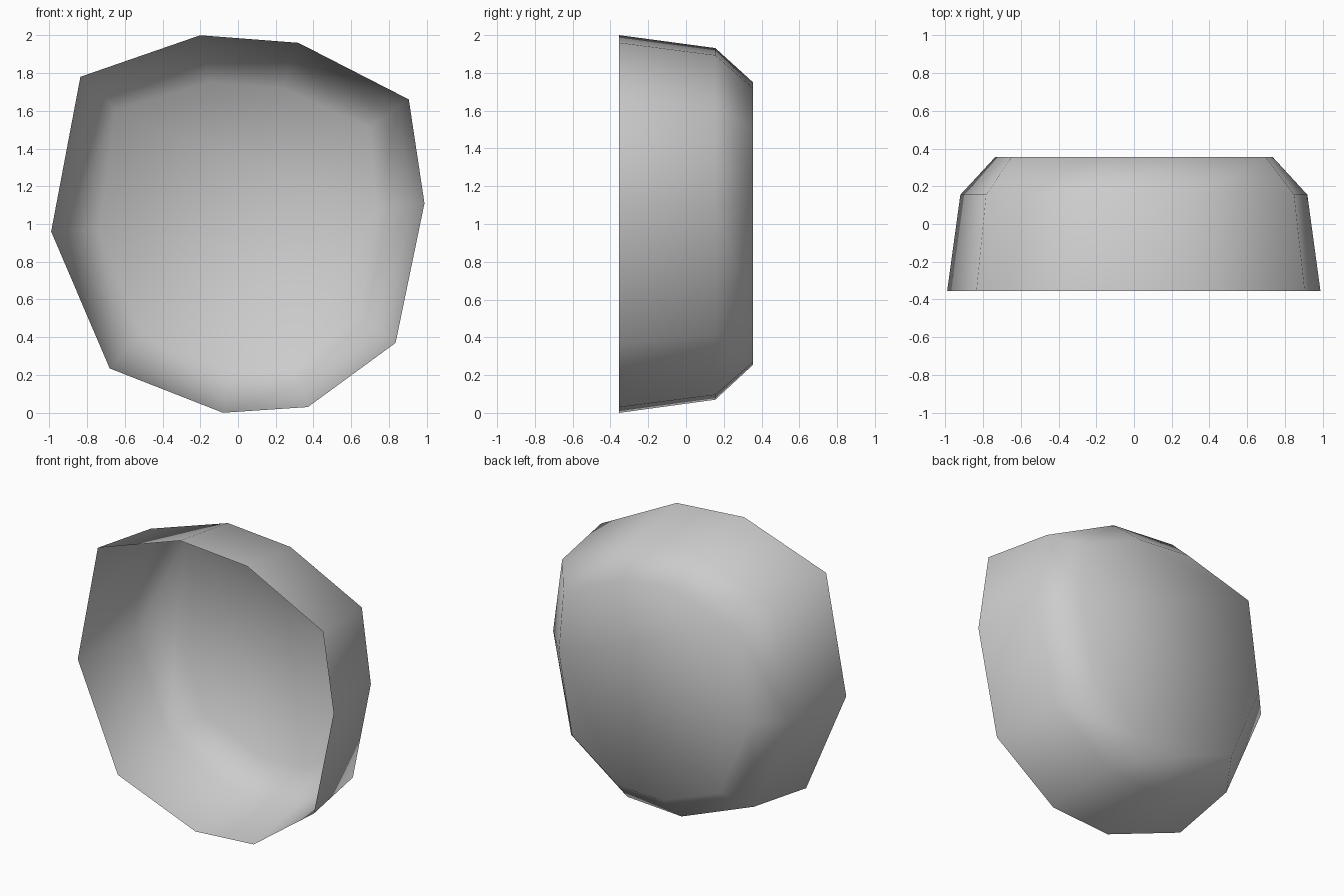
import bpy
import bmesh
from mathutils import Vector

cube = bpy.data.objects.get("Cube")
if cube:
    bpy.data.objects.remove(cube, do_unlink=True)

# Plain grey finish
grey = bpy.data.materials.new("light_grey")
grey.use_nodes = True
colour = (0.6, 0.6, 0.6, 1)
grey.diffuse_color = colour
grey.node_tree.nodes["Principled BSDF"].inputs["Base Color"].default_value = colour

# Irregular ten-sided rim, as x and z
rim = [(-0.2, 2.0), (0.32, 1.96), (0.905, 1.66), (0.988, 1.11), (0.835, 0.37),
       (0.37, 0.03), (-0.08, 0.0), (-0.68, 0.235), (-0.99, 0.96), (-0.835, 1.78)]
# Depth of each ring and how far it is drawn in towards the centre
rings = [(-0.355, 0.0), (0.155, 0.07), (0.355, 0.255)]
centre = Vector((0, 1))

# Open shell: tapered wall, sloped shoulder and closed back
bm = bmesh.new()
loops = []
for depth, inset in rings:
    loop = []
    for point in rim:
        p = Vector(point)
        p -= (p - centre).normalized() * inset
        loop.append(bm.verts.new((p.x, depth, p.y)))
    loops.append(loop)

for a, b in zip(loops, loops[1:]):
    for i in range(len(rim)):
        j = (i + 1) % len(rim)
        bm.faces.new((a[i], a[j], b[j], b[i]))
back = bm.faces.new(loops[-1])
bmesh.ops.recalc_face_normals(bm, faces=bm.faces[:])
back.normal_update()
if back.normal.y < 0:
    bmesh.ops.reverse_faces(bm, faces=bm.faces[:])
for face in bm.faces:
    face.smooth = True

mesh = bpy.data.meshes.new("open_shell")
bm.to_mesh(mesh)
bm.free()
mesh.materials.append(grey)
shell = bpy.data.objects.new("open_shell", mesh)
bpy.context.collection.objects.link(shell)
